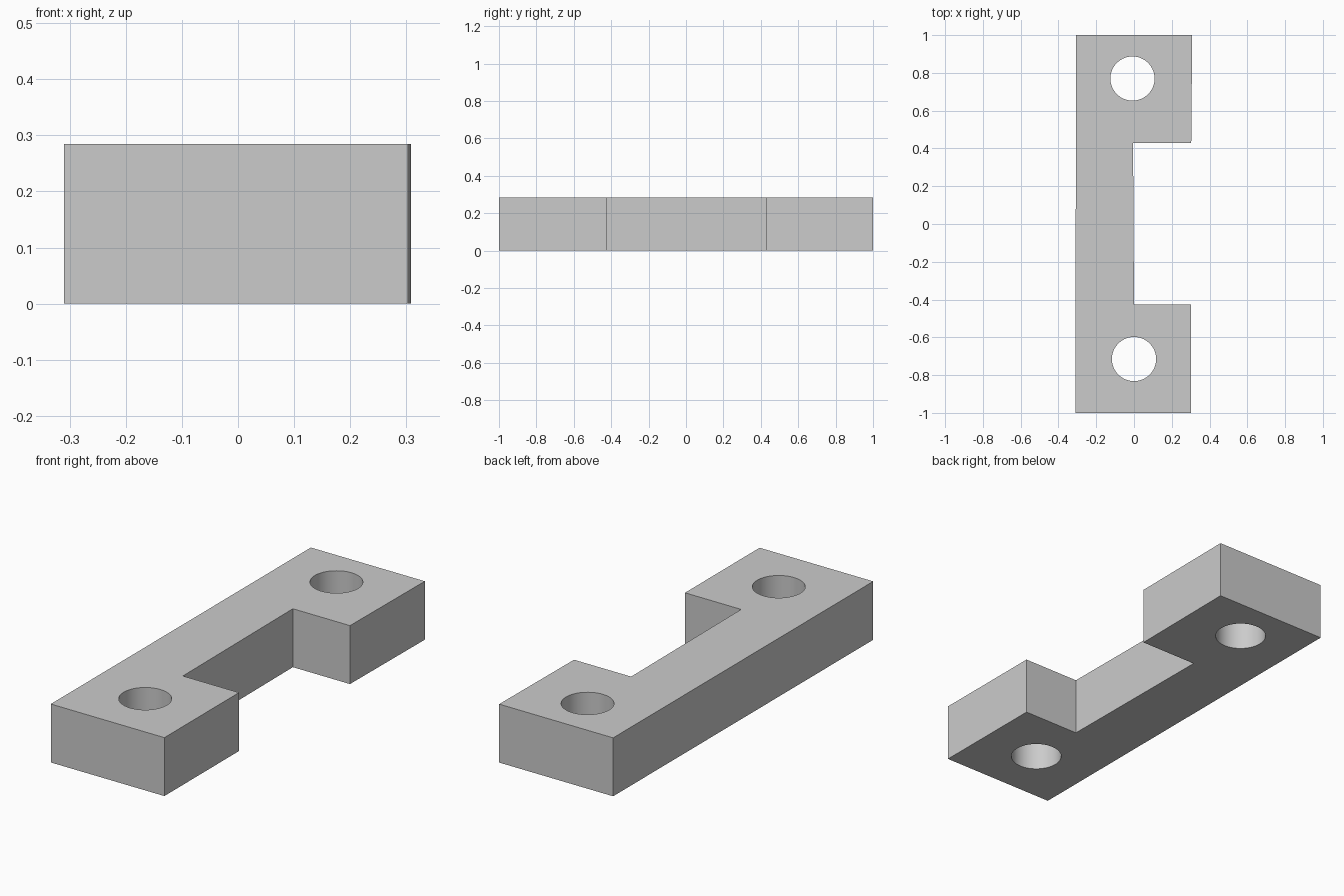
import bpy
import bmesh

HEIGHT = 0.285
HOLE_RADIUS = 0.117

cube = bpy.data.objects.get("Cube")
if cube:
    bpy.data.objects.remove(cube, do_unlink=True)

# Plain grey for the whole bracket
grey = bpy.data.materials.new("plain grey")
grey.use_nodes = True
colour = (0.6, 0.6, 0.6, 1)
grey.diffuse_color = colour
grey.node_tree.nodes["Principled BSDF"].inputs["Base Color"].default_value = colour

# C-shaped outline, very slightly out of square, extruded upward
outline = [(-0.31, -1), (0.303, -1), (0.303, -0.425), (0, -0.425),
           (-0.005, 0.43), (0.303, 0.43), (0.308, 1), (-0.307, 1)]
bm = bmesh.new()
base = bm.faces.new([bm.verts.new((x, y, 0)) for x, y in outline])
walls = bmesh.ops.extrude_face_region(bm, geom=[base])
top = [v for v in walls["geom"] if isinstance(v, bmesh.types.BMVert)]
bmesh.ops.translate(bm, verts=top, vec=(0, 0, HEIGHT))
bmesh.ops.recalc_face_normals(bm, faces=bm.faces[:])
mesh = bpy.data.meshes.new("bracket")
bm.to_mesh(mesh)
bm.free()
mesh.materials.append(grey)
bracket = bpy.data.objects.new("bracket", mesh)
bpy.context.collection.objects.link(bracket)


def drill(name, x, y):
    """Cut a round vertical hole right through the bracket."""
    bpy.ops.mesh.primitive_cylinder_add(vertices=64, radius=HOLE_RADIUS, depth=1,
                                        location=(x, y, HEIGHT / 2))
    cutter = bpy.context.object
    cutter.name = name
    cutter.hide_render = True
    cutter.data.materials.append(grey)
    bpy.context.view_layer.objects.active = bracket
    cut = bracket.modifiers.new(name, "BOOLEAN")
    cut.operation = "DIFFERENCE"
    cut.solver = "EXACT"
    cut.object = cutter
    bpy.ops.object.modifier_apply(modifier=cut.name)
    bpy.data.objects.remove(cutter, do_unlink=True)


# Bolt holes in the two end pads
drill("front_hole", 0, -0.715)
drill("back_hole", -0.008, 0.77)

# Smooth hole walls, crisp outer edges
bpy.ops.object.select_all(action="DESELECT")
bracket.select_set(True)
bpy.context.view_layer.objects.active = bracket
bpy.ops.object.shade_smooth_by_angle()
